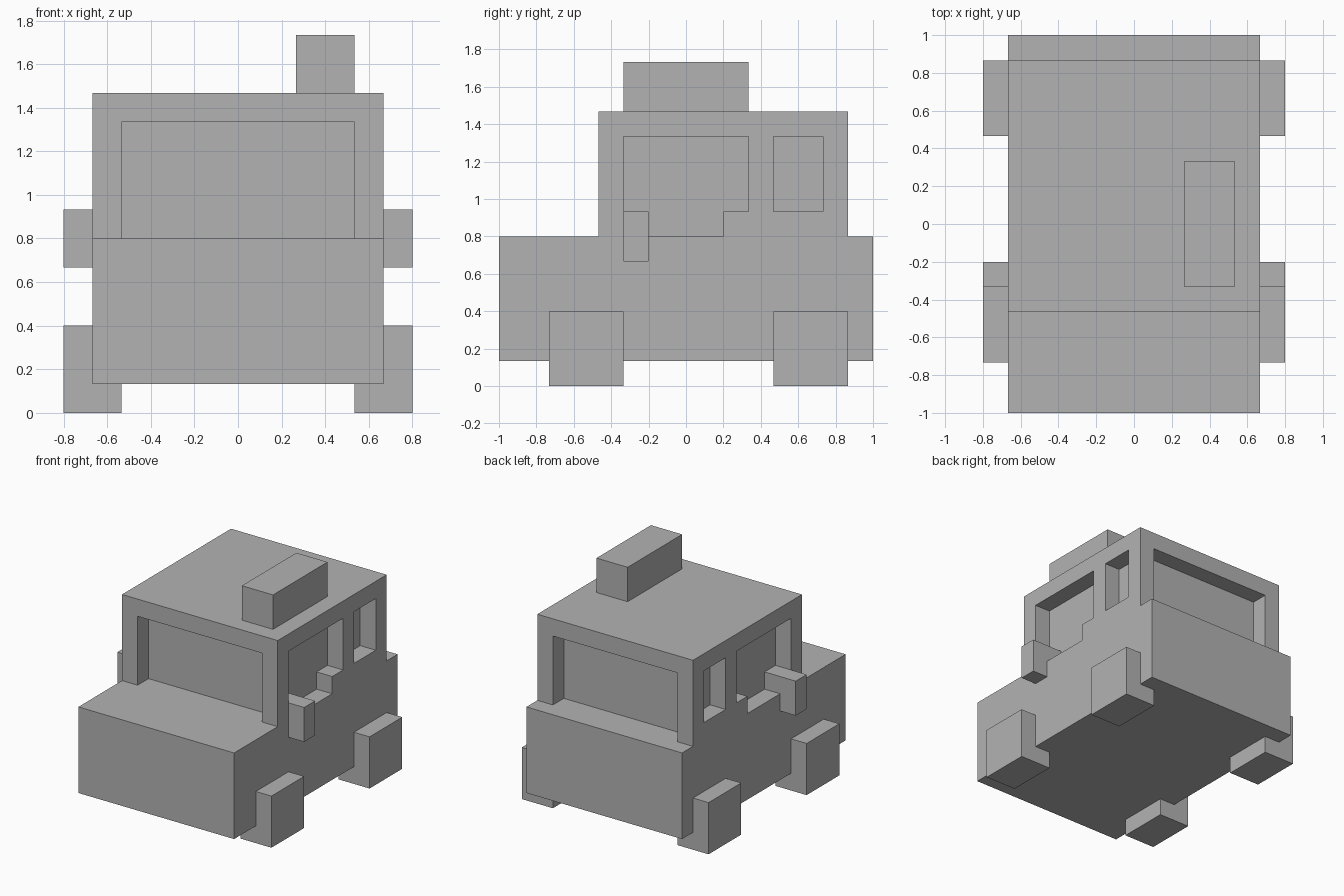
import bpy
import bmesh
from mathutils import Matrix, Vector

cube = bpy.data.objects.get("Cube")
if cube:
    bpy.data.objects.remove(cube, do_unlink=True)

U = 2 / 30  # one block of the model's grid

grey = bpy.data.materials.new("plain grey")
grey.use_nodes = True
grey.diffuse_color = (0.45, 0.45, 0.45, 1)
grey.node_tree.nodes["Principled BSDF"].inputs["Base Color"].default_value = grey.diffuse_color


def box(name, x, y, z):
    """Block spanning the given grid ranges."""
    low, high = (Vector(corner) * U for corner in zip(x, y, z))
    bm = bmesh.new()
    place = Matrix.Translation((low + high) / 2) @ Matrix.Diagonal((*(high - low), 1))
    bmesh.ops.create_cube(bm, size=1, matrix=place)
    mesh = bpy.data.meshes.new(name)
    bm.to_mesh(mesh)
    bm.free()
    mesh.materials.append(grey)
    obj = bpy.data.objects.new(name, mesh)
    bpy.context.collection.objects.link(obj)
    return obj


def pair(name, x, y, z):
    """The same block on both sides of the car."""
    box("left_" + name, x, y, z)
    box("right_" + name, (-x[1], -x[0]), y, z)


# Lower body with bonnet and rear deck
box("body", (-10, 10), (-15, 15), (2, 12))

# Cabin: recessed window core under an overhanging roof
box("window_core", (-8, 8), (-5, 11), (12, 20))
box("roof", (-10, 10), (-7, 13), (20, 22))
box("roof_box", (4, 8), (-5, 5), (22, 26))

# Window pillars
for name, start in (("front", -7), ("middle", 5), ("rear", 11)):
    pair(name + "_pillar", (8, 10), (start, start + 2), (12, 20))

# Window sills, leaving a dip in the front side window
for name, span in (("front", (-5, -3)), ("middle", (3, 5)), ("rear", (7, 11))):
    pair(name + "_sill", (8, 10), span, (12, 14))

# Side mirrors
pair("side_mirror", (10, 12), (-5, -3), (10, 14))

# Square wheels
for name, start in (("front", -11), ("rear", 7)):
    pair(name + "_wheel", (8, 12), (start, start + 6), (0, 6))
